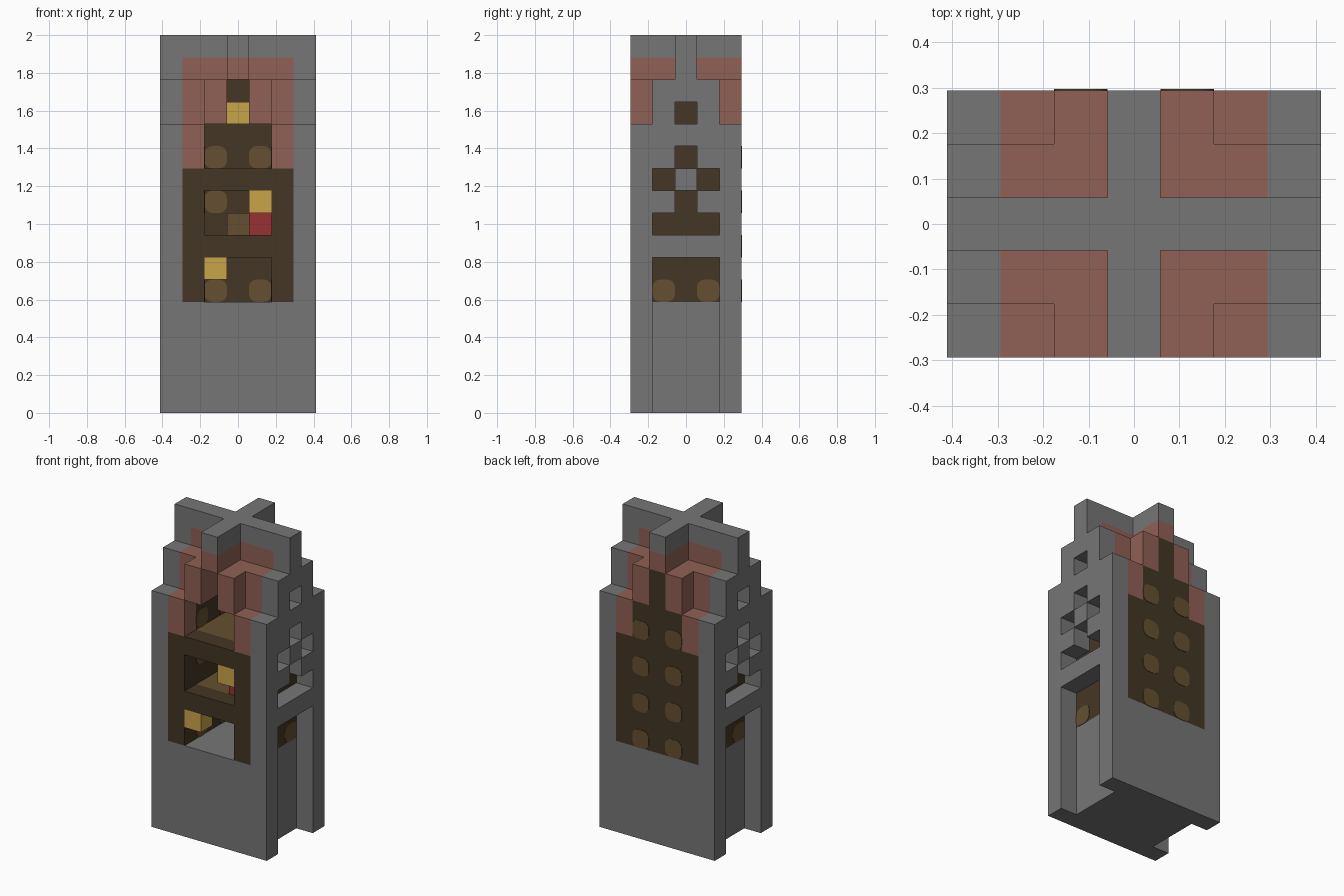
import bpy, bmesh
from mathutils import Vector

U = 2 / 17  # edge length of one building block

cube = bpy.data.objects.get("Cube")
if cube:
    bpy.data.objects.remove(cube, do_unlink=True)


def linear(c):
    return c / 12.92 if c <= 0.04045 else ((c + 0.055) / 1.055) ** 2.4


def material(name, hex_code):
    rgb = [linear(v / 255) for v in bytes.fromhex(hex_code)]
    mat = bpy.data.materials.new(name)
    mat.use_nodes = True
    mat.diffuse_color = (*rgb, 1)
    mat.node_tree.nodes["Principled BSDF"].inputs["Base Color"].default_value = (*rgb, 1)
    return mat


STONE, BRICK, TIMBER, PANEL, GOLD, RED = range(6)
MATS = [material("stone grey", "767676"), material("brick pink", "906055"),
        material("dark timber", "443624"), material("light timber", "654f31"),
        material("gold", "c9a44a"), material("red", "983033")]


def block(x0, x1, y0, y1, z0, z1):
    """Inclusive range of cells in x and y, half-open in z."""
    return {(x, y, z) for x in range(x0, x1 + 1)
            for y in range(y0, y1 + 1) for z in range(z0, z1)}


def link(name, bm):
    mesh = bpy.data.meshes.new(name)
    bm.to_mesh(mesh)
    bm.free()
    for mat in MATS:
        mesh.materials.append(mat)
    obj = bpy.data.objects.new(name, mesh)
    bpy.context.collection.objects.link(obj)
    return obj


def build(name, cells, solid, paint):
    """Skin the exposed sides of the cells and merge coplanar faces."""
    bm = bmesh.new()
    for cell in cells:
        for axis in range(3):
            for sign in (-1, 1):
                n = Vector((0, 0, 0))
                n[axis] = sign
                if tuple(int(a + b) for a, b in zip(cell, n)) in solid:
                    continue
                a, b = Vector((0, 0, 0)), Vector((0, 0, 0))
                a[(axis + 1) % 3] = 0.5
                b[(axis + 2) % 3] = 0.5 * sign
                c = Vector(cell) + Vector((0, 0, 0.5)) + n / 2
                corners = (c - a - b, c + a - b, c + a + b, c - a + b)
                face = bm.faces.new([bm.verts.new(p * U) for p in corners])
                face.material_index = paint(cell, axis, sign)
    bmesh.ops.remove_doubles(bm, verts=bm.verts, dist=0.001)
    bmesh.ops.dissolve_limit(bm, angle_limit=0.01, verts=bm.verts, edges=bm.edges,
                             delimit={'MATERIAL'})
    return link(name, bm)


# Crossing stepped gables give the roof height
def step(v):
    return {0: 17, 1: 15}.get(abs(v), 13)


def under_roof(cells):
    return {(x, y, z) for x, y, z in cells if z < max(step(x), step(y))}


# Central tower with three open rooms and an attic slot
tower = under_roof(block(-2, 2, -2, 2, 0, 17))
for floor in (5, 8, 11):
    tower -= block(-1, 1, -2, 1, floor, floor + 2)
tower -= block(0, 0, -2, 1, 13, 15)

# End wall with doorway recess and pierced pattern
end = under_roof(block(3, 3, -2, 2, 0, 17))
end -= block(3, 3, -1, 1, 0, 7) | block(3, 3, -1, 1, 8, 9)
for z in (9, 11, 13):
    end -= block(3, 3, 0, 0, z, z + 1)
end -= {(3, -1, 10), (3, 1, 10)}
other_end = {(-x, y, z) for x, y, z in end}
solid = tower | end | other_end


def tower_paint(cell, axis, sign):
    x, y, z = cell
    if z < 5 or z >= 16:
        return STONE
    if axis == 2:
        if sign > 0:
            if z >= 12:
                return BRICK
            return PANEL if y > -2 else TIMBER
        return TIMBER
    across = abs(y) if axis == 0 else abs(x)
    top = {0: 15, 1: 13}.get(across, 11)
    return TIMBER if z < top else BRICK


build("tower", tower, solid, tower_paint)
build("left_end_wall", end, solid, lambda *a: STONE)
build("right_end_wall", other_end, solid, lambda *a: STONE)

# Furnishings, one block each
for name, cell, colour in (
        ("lower_lamp", (-1, -2, 6), GOLD), ("middle_lamp", (1, -2, 9), GOLD),
        ("attic_lamp", (0, 0, 13), GOLD), ("red_seat", (1, -1, 8), RED),
        ("wooden_seat", (0, 0, 8), PANEL)):
    build(name, {cell}, {cell}, lambda *a, c=colour: c)


# Rounded timber panels laid thinly on the walls
def panel(name, axis, centre):
    bm = bmesh.new()
    bmesh.ops.create_cube(bm, size=U)
    edges = [e for e in bm.edges
             if abs((e.verts[0].co - e.verts[1].co)[axis]) > U / 2]
    bmesh.ops.bevel(bm, geom=edges, offset=0.04, segments=4, profile=0.5,
                    affect='EDGES')
    for v in bm.verts:
        v.co[axis] *= 0.05
        v.co += Vector(centre) * U
    for f in bm.faces:
        f.material_index = PANEL
    link(name, bm)


for side in (-1, 1):
    for z in (5, 7, 9, 11):
        panel("back_panel", 1, (side, 2.5, z + 0.5))
        if z == 7:
            continue
        panel("room_back_panel", 1, (side, 1.5, z + 0.5))
        for y in (-1, 1):
            panel("room_side_panel", 0, (side * 1.5, y, z + 0.5))
    for y in (-1, 1):
        panel("doorway_panel", 0, (side * 2.5, y, 5.5))
